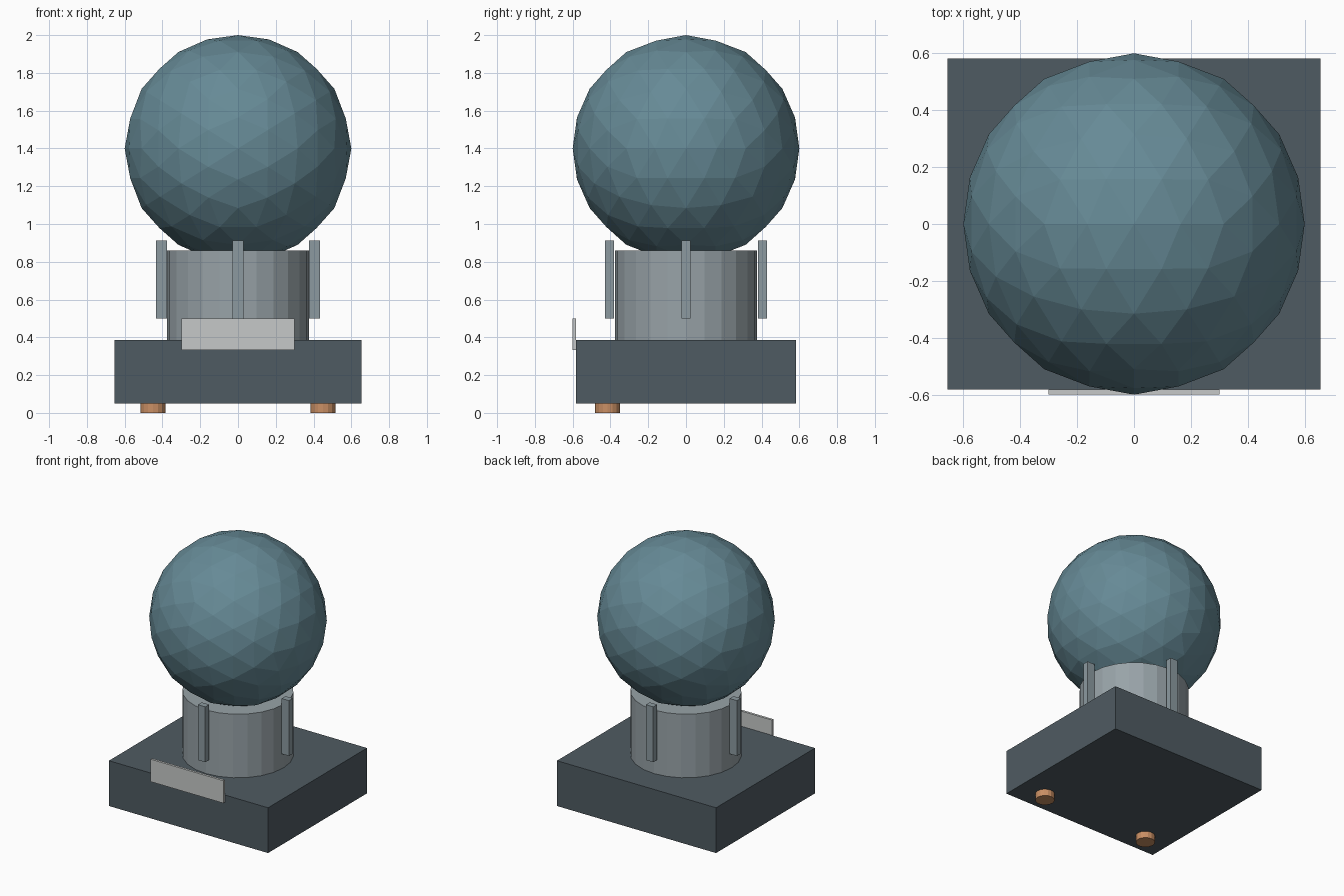
import bpy, bmesh, math
from mathutils import Vector

if "Cube" in bpy.data.objects:
    bpy.data.objects.remove(bpy.data.objects["Cube"])


def material(name, hex_code):
    """Flat colour from an sRGB hex code, stored as linear values."""
    def linear(c):
        return c / 12.92 if c <= 0.04045 else ((c + 0.055) / 1.055) ** 2.4
    m = bpy.data.materials.new(name)
    rgb = [linear(int(hex_code[i:i + 2], 16) / 255) for i in (0, 2, 4)]
    m.diffuse_color = (*rgb, 1)
    m.use_nodes = True
    m.node_tree.nodes["Principled BSDF"].inputs["Base Color"].default_value = m.diffuse_color
    return m


def finish(name, bm, mat):
    bmesh.ops.recalc_face_normals(bm, faces=bm.faces)
    mesh = bpy.data.meshes.new(name)
    bm.to_mesh(mesh)
    bm.free()
    mesh.materials.append(mat)
    obj = bpy.data.objects.new(name, mesh)
    bpy.context.collection.objects.link(obj)
    return obj


def box(name, low, high, mat):
    bm = bmesh.new()
    bmesh.ops.create_cube(bm, size=1)
    low, high = Vector(low), Vector(high)
    for v in bm.verts:
        v.co = (low + high) / 2 + v.co * (high - low)
    return finish(name, bm, mat)


def cylinder(name, x, y, z0, z1, radius, sides, mat):
    bm = bmesh.new()
    bmesh.ops.create_cone(bm, cap_ends=True, segments=sides,
                          radius1=radius, radius2=radius, depth=z1 - z0)
    bmesh.ops.translate(bm, verts=bm.verts, vec=(x, y, (z0 + z1) / 2))
    return finish(name, bm, mat)


def faceted_ball(name, z, radius, mat):
    """Icosahedron with edge midpoints on the axes, split twice."""
    bm = bmesh.new()
    t = (1 + math.sqrt(5)) / 2
    for a in (-1, 1):
        for b in (-t, t):
            for co in ((a, 0, b), (0, b, a), (b, a, 0)):
                bm.verts.new(co)
    bmesh.ops.convex_hull(bm, input=bm.verts)
    for _ in range(2):
        bmesh.ops.subdivide_edges(bm, edges=bm.edges, cuts=1, use_grid_fill=True)
        for v in bm.verts:
            v.co.normalize()
    for v in bm.verts:
        v.co = v.co * radius + Vector((0, 0, z))
    return finish(name, bm, mat)


teal = material("teal", "668A96")
slate = material("dark slate", "4F5B62")
steel = material("steel grey", "98A3A8")
bracket = material("bracket grey", "8C9AA0")
pale = material("pale grey", "C6C9C8")
copper = material("copper", "C98F64")

# Base block, neck and ball
box("base", (-0.655, -0.582, 0.05), (0.655, 0.582, 0.387), slate)
cylinder("neck", 0, 0, 0.387, 0.86, 0.375, 24, steel)
faceted_ball("ball", 1.4, 0.6, teal)

# Front plate
box("front_plate", (-0.3, -0.6, 0.333), (0.3, -0.582, 0.5), pale)

# Four upright brackets around the neck
for name, x, y in (("right", 0.405, 0), ("left", -0.405, 0),
                   ("back", 0, 0.405), ("front", 0, -0.405)):
    box(name + "_bracket", (x - 0.03, y - 0.023, 0.5),
        (x + 0.03, y + 0.023, 0.912), bracket)

# Two feet under the front edge
for name, x in (("left", -0.45), ("right", 0.45)):
    cylinder(name + "_foot", x, -0.415, 0, 0.05, 0.066, 16, copper)
